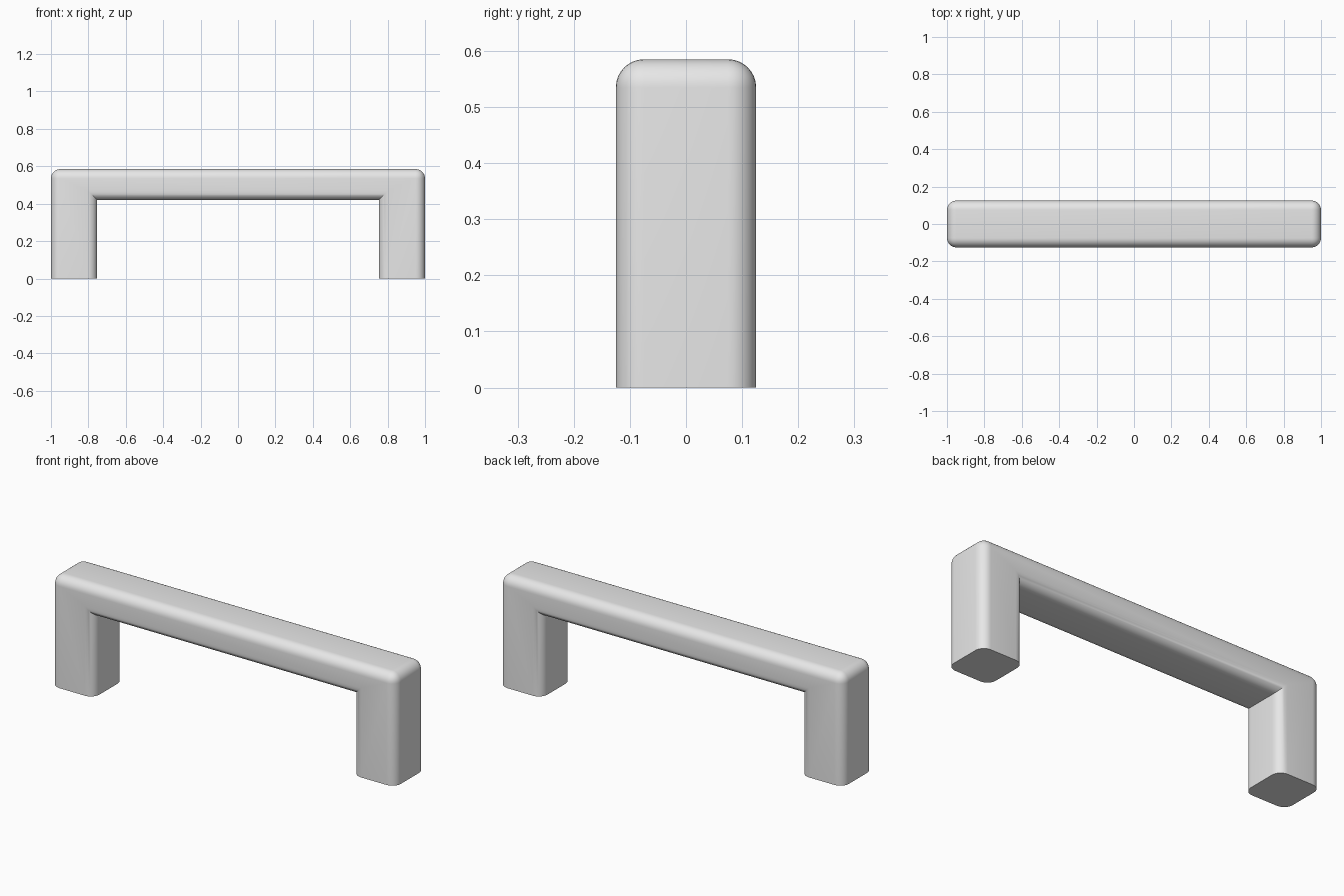
import bpy
import bmesh
import math

cube = bpy.data.objects.get("Cube")
if cube:
    bpy.data.objects.remove(cube, do_unlink=True)

HALF_LENGTH, HALF_DEPTH, HEIGHT = 1.0, 0.125, 0.585
INNER_X, INNER_Z, ROUNDING = 0.753, 0.42, 0.05

# Plain grey material
grey = bpy.data.materials.new("plain_grey")
grey.use_nodes = True
colour = (0.8, 0.8, 0.8, 1)
grey.diffuse_color = colour
grey.node_tree.nodes["Principled BSDF"].inputs["Base Color"].default_value = colour

# U-shaped profile: two legs and a bridge, extruded through the depth
half = [(HALF_LENGTH, HEIGHT), (HALF_LENGTH, 0), (INNER_X, 0), (INNER_X, INNER_Z)]
outline = half + [(-x, z) for x, z in reversed(half)]
bm = bmesh.new()
front = bm.faces.new([bm.verts.new((x, -HALF_DEPTH, z)) for x, z in outline])
extruded = bmesh.ops.extrude_face_region(bm, geom=[front], use_keep_orig=True)
moved = [v for v in extruded["geom"] if isinstance(v, bmesh.types.BMVert)]
bmesh.ops.translate(bm, verts=moved, vec=(0, 2 * HALF_DEPTH, 0))
bmesh.ops.recalc_face_normals(bm, faces=bm.faces)

# Round every edge except the flat feet and the inner corners
weights = bm.edges.layers.float.new("bevel_weight_edge")
for edge in bm.edges:
    on_foot = all(v.co.z < 0.01 for v in edge.verts)
    inner_corner = all(abs(abs(v.co.x) - INNER_X) < 0.01 and v.co.z > 0.1
                       for v in edge.verts) and abs(edge.verts[0].co.x - edge.verts[1].co.x) < 0.01
    edge[weights] = 0.0 if on_foot or inner_corner else 1.0

mesh = bpy.data.meshes.new("pull_handle")
bm.to_mesh(mesh)
bm.free()
handle = bpy.data.objects.new("pull_handle", mesh)
bpy.context.collection.objects.link(handle)
mesh.materials.append(grey)

bevel = handle.modifiers.new("rounded_edges", "BEVEL")
bevel.limit_method = "WEIGHT"
bevel.width = ROUNDING
bevel.segments = 8
bevel.use_clamp_overlap = False

# Smooth the rounding, keep feet and inner corners crisp
bpy.ops.object.select_all(action="DESELECT")
handle.select_set(True)
bpy.context.view_layer.objects.active = handle
bpy.ops.object.modifier_apply(modifier=bevel.name)
bpy.ops.object.shade_smooth_by_angle(angle=math.radians(35))
